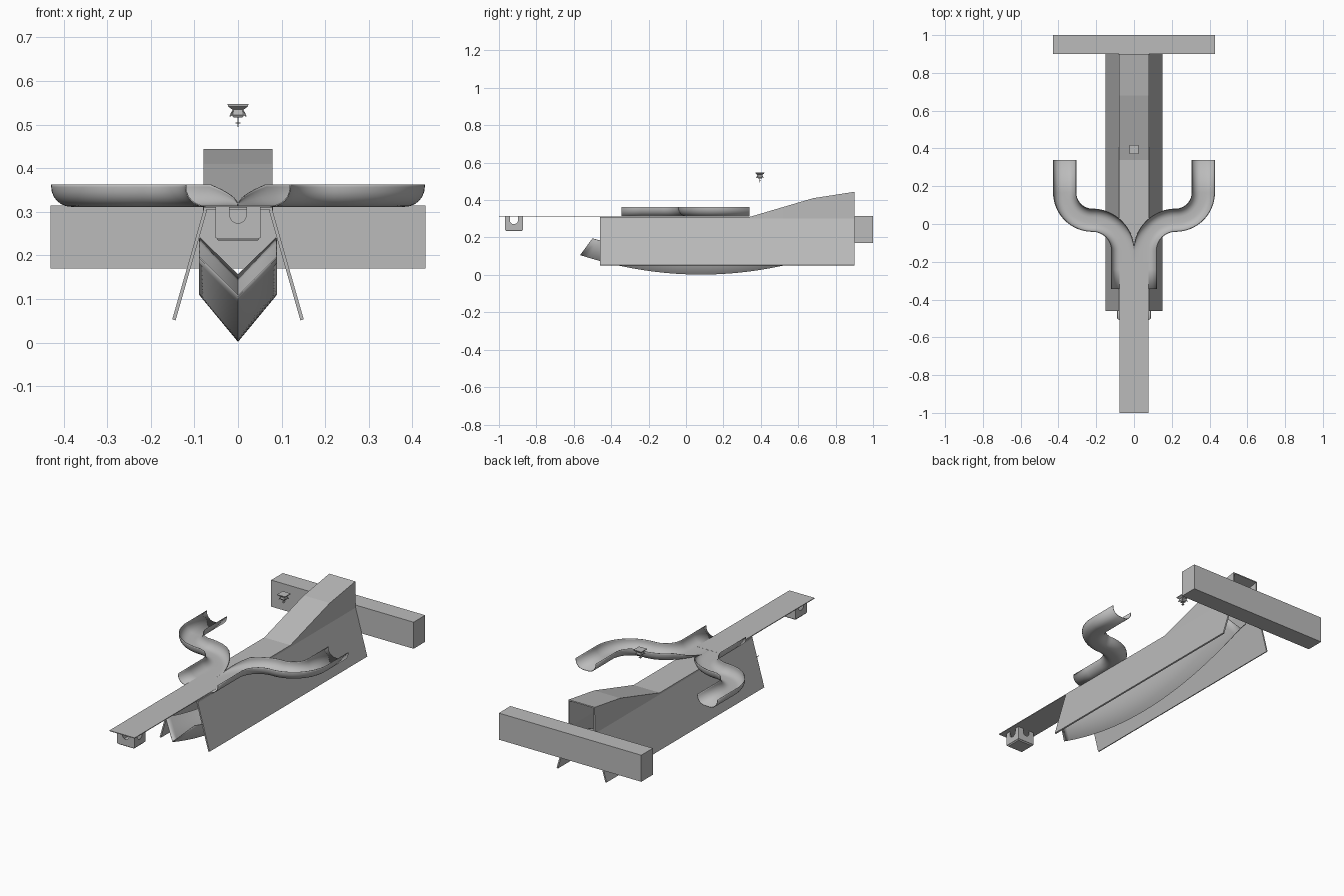
import bpy, bmesh, math

if "Cube" in bpy.data.objects:
    bpy.data.objects.remove(bpy.data.objects["Cube"])

grey = bpy.data.materials.new("mid_grey")
grey.diffuse_color = (0.5, 0.5, 0.5, 1)
grey.use_nodes = True
grey.node_tree.nodes["Principled BSDF"].inputs["Base Color"].default_value = grey.diffuse_color


def make(name, verts, faces, thick=0, smooth=False, offset=0):
    me = bpy.data.meshes.new(name)
    me.from_pydata(verts, [], faces)
    me.materials.append(grey)
    bm = bmesh.new()
    bm.from_mesh(me)
    bmesh.ops.remove_doubles(bm, verts=bm.verts, dist=1e-5)
    bmesh.ops.recalc_face_normals(bm, faces=bm.faces)
    bm.to_mesh(me)
    bm.free()
    ob = bpy.data.objects.new(name, me)
    bpy.context.collection.objects.link(ob)
    if thick:
        m = ob.modifiers.new("shell", 'SOLIDIFY')
        m.thickness, m.offset = thick, offset
    if smooth:
        bpy.ops.object.select_all(action='DESELECT')
        ob.select_set(True)
        bpy.context.view_layer.objects.active = ob
        bpy.ops.object.shade_smooth_by_angle(angle=math.radians(35))
    return ob


def loft(name, rows, thick=0, smooth=False, closed=False):
    """Skin equal-length rows of points; closed makes capped rings."""
    n = len(rows[0])
    faces = []
    for i in range(len(rows) - 1):
        for j in range(n if closed else n - 1):
            k = (j + 1) % n
            faces.append((i*n + j, i*n + k, (i+1)*n + k, (i+1)*n + j))
    if closed:
        faces += [tuple(range(n)), tuple(range((len(rows)-1)*n, len(rows)*n))]
    return make(name, [p for r in rows for p in r], faces, thick, smooth)


def frustum(name, cx, cy, levels):
    """Stack of rectangles (half x, half y, z)."""
    return loft(name, [[(cx-a, cy-b, z), (cx+a, cy-b, z), (cx+a, cy+b, z), (cx-a, cy+b, z)]
                       for a, b, z in levels], closed=True)


# rear cross beam and front plank
frustum("rear_beam", 0, 0.95, [(0.43, 0.05, 0.17), (0.43, 0.05, 0.315)])
frustum("front_plank", 0, -0.6, [(0.076, 0.4, 0.311), (0.076, 0.4, 0.315)])

# open hull: flared side plates, deck and rising rear hump
rows = []
for y, z in [(-0.46, 0.307), (0.34, 0.307), (0.52, 0.36), (0.68, 0.407), (0.90, 0.441)]:
    half = [(0.147, 0.052), (0.076, 0.300), (0.076, z)]
    rows.append([(-x, y, h) for x, h in half] + [(x, y, h) for x, h in reversed(half)])
loft("hull_cover", rows, 0.008)

# rockered V-shaped keel shell, ends swept back at the sides
rows = []
for i in range(33):
    t = i / 32
    row = []
    for x in (-0.088, 0, 0.088):
        y0, y1 = (-0.565, 0.86) if x == 0 else (-0.50, 0.80)
        y = y0 + (y1 - y0) * t
        row.append((x, y, 0.003 + 0.25 * (y - 0.08)**2 + abs(x) * 1.22))
    rows.append(row)
loft("keel_shell", rows, 0.003, True)

# forked half-pipe channels
section = [(-0.06, 0.05)]
for a in range(0, 91, 15):
    r = math.radians(a)
    section.append((-0.06 + 0.044 * (1 - math.cos(r)), 0.044 * (1 - math.sin(r))))
section += [(-o, h) for o, h in reversed(section)]

path = [(0.06, -0.345, 0, 0), (0.06, -0.24, 0, 0)]      # x, y, heading, inner wall height
for i in range(17):                                     # bend outward
    a = math.radians(90 * i / 16)
    path.append((0.22 - 0.16 * math.cos(a), -0.14 + 0.16 * math.sin(a), a, min(1, i / 8)))
for i in range(1, 17):                                  # bend back to the rear
    a = math.radians(90 * (1 - i / 16))
    path.append((0.22 + 0.147 * math.cos(a), 0.167 - 0.147 * math.sin(a), a, 1))
path.append((0.367, 0.34, 0, 1))

for side, s in (("left", -1), ("right", 1)):
    rows = []
    for x, y, a, k in path:
        row = []
        for o, h in section:
            px, py = x + o * math.cos(a), y - o * math.sin(a)
            row.append((s * max(px, 0), py, 0.313 + h * (k if o < 0 else 1)))
        rows.append(row)
    loft(side + "_channel", rows, 0.003, True)

# cradle hanging under the plank: four notched walls and a floor
cy = -0.92


def notched_wall(name, width, rad, place):
    arc = [(rad * math.cos(math.radians(a)), 0.293 - rad * math.sin(math.radians(a)))
           for a in range(0, 181, 15)]
    right = [(width, 0.240), (width, 0.311), (rad, 0.311)] + arc
    outline = [(-width, 0.240)] + right + [(-rad, 0.311), (-width, 0.311)]
    make(name, [place(u, z) for u, z in outline], [tuple(range(len(outline)))], 0.003)


for n, s in (("front", -1), ("rear", 1)):
    notched_wall("cradle_" + n + "_wall", 0.051, 0.019, lambda u, z: (u, cy + s * 0.047, z))
for n, s in (("left", -1), ("right", 1)):
    notched_wall("cradle_" + n + "_wall", 0.048, 0.022, lambda u, z: (s * 0.05, cy + u, z))
frustum("cradle_floor", 0, cy, [(0.046, 0.042, 0.234), (0.051, 0.048, 0.243)])

# small hovering device above the deck
fy = 0.395
frustum("device_dish", 0, fy, [(0.014, 0.014, 0.535), (0.023, 0.023, 0.542), (0.024, 0.024, 0.547)])
frustum("device_body", 0, fy, [(0.010, 0.010, 0.516), (0.014, 0.014, 0.522), (0.012, 0.012, 0.537)])
frustum("device_stem", 0, fy, [(0.0015, 0.0015, 0.495), (0.0015, 0.0015, 0.518)])
frustum("device_crossbar", 0, fy, [(0.006, 0.006, 0.502), (0.006, 0.006, 0.505)])
for i, (sx, sy) in enumerate([(-1, -1), (1, -1), (1, 1), (-1, 1)]):
    make("device_fin_%d" % (i + 1),
         [(sx * d, fy + sy * d, z) for d, z in [(0.011, 0.534), (0.015, 0.528), (0.019, 0.518), (0.012, 0.524)]],
         [(0, 1, 2, 3)], 0.003)
